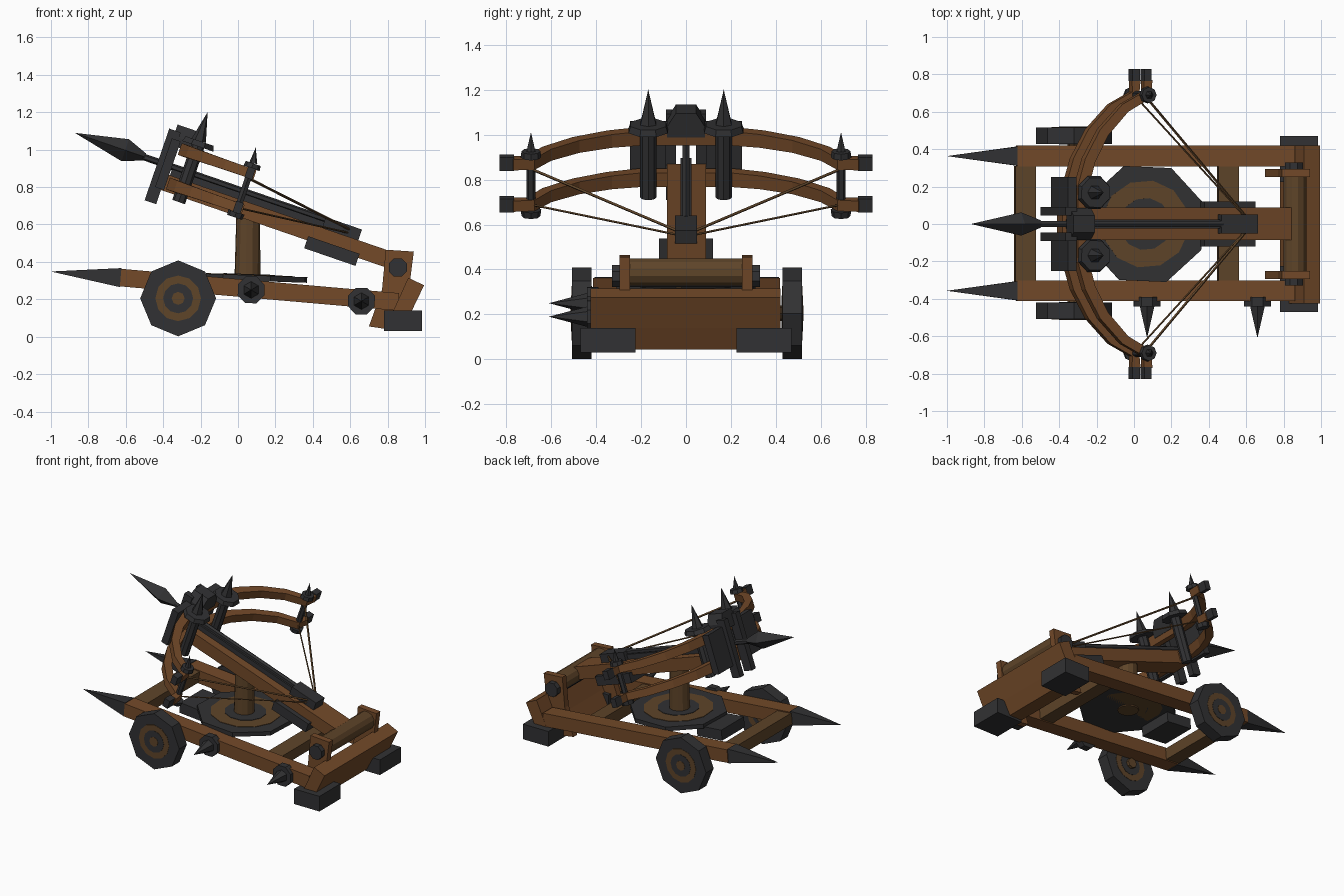
import bpy, bmesh, math
from mathutils import Matrix, Vector

if "Cube" in bpy.data.objects:
    bpy.data.objects.remove(bpy.data.objects["Cube"])


def material(name, rgb):
    m = bpy.data.materials.new(name)
    m.diffuse_color = (*rgb, 1)
    m.use_nodes = True
    m.node_tree.nodes["Principled BSDF"].inputs["Base Color"].default_value = m.diffuse_color
    return m


WOOD = material("warm wood", (0.172, 0.068, 0.022))
DARK = material("dark wood", (0.112, 0.058, 0.022))
IRON = material("dark iron", (0.031, 0.031, 0.033))

# Frames: level world, gently tilted chassis, steeply tilted firing stock
WORLD = Matrix.Identity(4)
BASE = Matrix.Translation((0, 0, 0.261)) @ Matrix.Rotation(math.radians(5), 4, 'Y')
STOCK = Matrix.Translation((0, 0, 0.69)) @ Matrix.Rotation(math.radians(19), 4, 'Y')


def finish(name, bm, mat, frame):
    bmesh.ops.recalc_face_normals(bm, faces=bm.faces)
    me = bpy.data.meshes.new(name)
    bm.to_mesh(me)
    bm.free()
    me.materials.append(mat)
    ob = bpy.data.objects.new(name, me)
    ob.matrix_world = frame
    bpy.context.collection.objects.link(ob)
    return ob


def box(name, x, y, z, mat, frame=WORLD):
    bm = bmesh.new()
    size = [b - a for a, b in (x, y, z)]
    mid = [(a + b) / 2 for a, b in (x, y, z)]
    bmesh.ops.create_cube(bm, size=1, matrix=Matrix.Translation(mid) @ Matrix.Diagonal((*size, 1)))
    return finish(name, bm, mat, frame)


def rod(name, p, q, r1, r2, sides, mat, frame=WORLD, roll=0):
    p, q = Vector(p), Vector(q)
    turn = (q - p).to_track_quat('Z', 'Y').to_matrix().to_4x4()
    m = Matrix.Translation((p + q) / 2) @ turn @ Matrix.Rotation(math.radians(roll), 4, 'Z')
    bm = bmesh.new()
    bmesh.ops.create_cone(bm, cap_ends=True, segments=sides, radius1=r1, radius2=r2,
                          depth=(q - p).length, matrix=m)
    bmesh.ops.remove_doubles(bm, verts=bm.verts, dist=1e-5)
    return finish(name, bm, mat, frame)


def prism(name, outline, axis, lo, hi, mat, frame=WORLD):
    """Extrude a 2D outline along y (outline is x,z) or x (outline is y,z)."""
    bm = bmesh.new()
    rings = [[bm.verts.new((a, d, b) if axis == 'y' else (d, a, b)) for a, b in outline]
             for d in (lo, hi)]
    n = len(outline)
    for r in rings:
        bm.faces.new(r)
    for i in range(n):
        j = (i + 1) % n
        bm.faces.new((rings[0][i], rings[0][j], rings[1][j], rings[1][i]))
    return finish(name, bm, mat, frame)


def bow_arm(name, path, w, frame):
    """Rectangular section swept along a path in the stock plane."""
    bm = bmesh.new()
    rings = []
    for i, p in enumerate(path):
        a, b = Vector(path[max(i - 1, 0)]), Vector(path[min(i + 1, len(path) - 1)])
        t = (b - a).normalized()
        k = 1 - 0.3 * abs(p[1]) / 0.77
        n = Vector((t.y, -t.x)) * 0.034 * k
        h = 0.036 * k
        rings.append([bm.verts.new((p[0] + s * n.x, p[1] + s * n.y, w + g * h))
                      for s, g in ((-1, -1), (1, -1), (1, 1), (-1, 1))])
    for r, q in zip(rings, rings[1:]):
        for i in range(4):
            j = (i + 1) % 4
            bm.faces.new((r[i], r[j], q[j], q[i]))
    bm.faces.new(rings[0])
    bm.faces.new(rings[-1])
    return finish(name, bm, WOOD, frame)


for s in (-1, 1):
    # Chassis rails with iron points
    y = 0.36 * s + 0.003
    box("side_rail", (-0.63, 0.86), (y - 0.056, y + 0.056), (-0.047, 0.047), WOOD, BASE)
    rod("rail_point", (-0.63, y, 0), (-1.005, y, 0), 0.072, 0, 4, IRON, BASE, 45)
    # Wheels with painted wooden rings
    def yy(d):
        return s * d + 0.004
    rod("wheel", (-0.32, yy(0.425), 0.205), (-0.32, yy(0.512), 0.205), 0.203, 0.203, 8, IRON)
    rod("wheel_ring", (-0.32, yy(0.423), 0.205), (-0.32, yy(0.514), 0.205), 0.122, 0.122, 12, DARK)
    rod("wheel_inner", (-0.32, yy(0.421), 0.205), (-0.32, yy(0.516), 0.205), 0.08, 0.08, 12, IRON)
    rod("wheel_hub", (-0.32, yy(0.40), 0.205), (-0.32, yy(0.518), 0.205), 0.035, 0.035, 8, DARK)
    # Rear feet and winch brackets
    box("rear_foot", (0.78, 0.985), sorted((s * 0.225, s * 0.47)), (0.03, 0.14), IRON)
    prism("winch_bracket", [(0.79, 0.465), (0.94, 0.455), (0.92, 0.30), (0.80, 0.04),
                            (0.70, 0.055), (0.77, 0.25)], 'y', s * 0.25, s * 0.295, WOOD)

# Cross members and iron block under the turntable
box("front_crossbeam", (-0.64, -0.53), (-0.31, 0.31), (-0.04, 0.04), DARK, BASE)
box("rear_crossbeam", (0.45, 0.56), (-0.31, 0.31), (-0.04, 0.04), DARK, BASE)
box("turntable_block", (-0.38, -0.18), (-0.13, 0.13), (-0.04, 0.035), IRON, BASE)

# Leaning rear wall
prism("rear_wall", [(0.91, 0.315), (0.995, 0.275), (0.93, 0.14), (0.88, 0.045),
                    (0.78, 0.045), (0.84, 0.16)], 'y', -0.425, 0.42, WOOD)

# Winch roller
rod("winch_roller", (0.86, -0.25, 0.387), (0.86, 0.26, 0.387), 0.064, 0.064, 12, DARK, WORLD, 15)
rod("winch_axle", (0.855, -0.33, 0.37), (0.855, 0.33, 0.37), 0.053, 0.053, 8, IRON, WORLD, 22.5)

# Spiked studs on the front rail
for x, z in ((0.07, 0.25), (0.66, 0.19)):
    rod("stud_plate", (x, -0.39, z), (x, -0.44, z), 0.077, 0.077, 8, IRON, WORLD, 22)
    rod("stud_spike", (x, -0.44, z), (x, -0.61, z), 0.045, 0, 6, IRON)

# Turntable with wooden ring, and post
TABLE = Matrix.Translation((0.06, 0, 0.314)) @ Matrix.Rotation(math.radians(2), 4, 'Y')
for name, r, top, n, mat in (("turntable", 0.33, 0.015, 8, IRON), ("turntable_ring", 0.235, 0.018, 12, DARK),
                             ("turntable_inner", 0.14, 0.021, 12, IRON)):
    rod(name, (0, 0, -0.015), (0, 0, top), r, r, n, mat, TABLE, 20)
rod("post", (0.05, 0, 0.29), (0.055, 0, 0.67), 0.07, 0.064, 12, DARK, WORLD, 22.5)

# Firing stock, groove, trigger and clamp
box("stock", (-0.42, 0.88), (-0.085, 0.088), (-0.045, 0.045), WOOD, STOCK)
box("bolt_groove", (-0.40, 0.47), (-0.024, 0.024), (0.04, 0.08), IRON, STOCK)
box("trigger_block", (0.46, 0.665), (-0.05, 0.05), (0.04, 0.105), IRON, STOCK)
box("stock_clamp", (0.405, 0.695), (-0.12, 0.12), (-0.09, -0.022), IRON, STOCK)

# Bolt
rod("bolt_shaft", (-0.62, 0, 0.092), (0.47, 0, 0.092), 0.018, 0.018, 6, IRON, STOCK)
rod("bolt_head", (-0.67, 0, 0.094), (-0.955, 0, 0.094), 0.062, 0, 4, IRON, STOCK)
rod("bolt_head_back", (-0.56, 0, 0.094), (-0.67, 0, 0.094), 0.02, 0.062, 4, IRON, STOCK)

# Bow head crest above the upper arm
prism("head_crest", [(-0.085, 0.2), (0.085, 0.2), (0.085, 0.25), (0.045, 0.315),
                     (-0.045, 0.315), (-0.085, 0.25)], 'x', -0.45, -0.33, IRON, STOCK)

# Bow arms
half = [(-0.365, 0.2), (-0.325, 0.34), (-0.245, 0.49), (-0.125, 0.62), (0.0, 0.69), (0.005, 0.77)]
path = [(u, -v) for u, v in reversed(half)] + half
for w in (0.0, 0.195):
    bow_arm("bow_arm", path, w, STOCK)

for s in (-1, 1):
    box("side_shield", (-0.455, -0.405), sorted((s * 0.09, s * 0.25)), (-0.04, 0.235), IRON, STOCK)
    box("shield_fin", (-0.485, -0.42), sorted((s * 0.045, s * 0.09)), (-0.125, 0.28), IRON, STOCK)
    # Torsion columns
    v = 0.168 * s
    rod("torsion_column", (-0.31, v, -0.075), (-0.31, v, 0.245), 0.036, 0.036, 8, IRON, STOCK)
    rod("torsion_flange", (-0.31, v, 0.24), (-0.31, v, 0.27), 0.095, 0.085, 8, IRON, STOCK, 22)
    rod("torsion_spike", (-0.315, v, 0.27), (-0.32, v, 0.43), 0.04, 0, 6, IRON, STOCK)
    # Arm-end posts
    v = 0.69 * s
    rod("arm_post", (0, v, -0.04), (0, v, 0.23), 0.02, 0.02, 6, IRON, STOCK)
    rod("arm_post_cap", (0, v, 0.222), (0, v, 0.25), 0.046, 0.042, 8, IRON, STOCK)
    rod("arm_post_spike", (0, v, 0.25), (-0.015, v, 0.335), 0.022, 0, 6, IRON, STOCK)
    rod("arm_post_foot", (0, v, -0.055), (0, v, -0.025), 0.042, 0.046, 8, IRON, STOCK)
    for w, r in ((0.0, 0.005), (0.195, 0.007)):
        box("arm_cap", (-0.02, 0.022), sorted((s * 0.765, s * 0.83)), (w - 0.03, w + 0.032), IRON, STOCK)
        # Bowstrings
        rod("bowstring", (0.01, s * 0.68, w * 0.85), (0.6, s * 0.045, 0.065 + w * 0.1),
            r, r, 4, DARK, STOCK)
